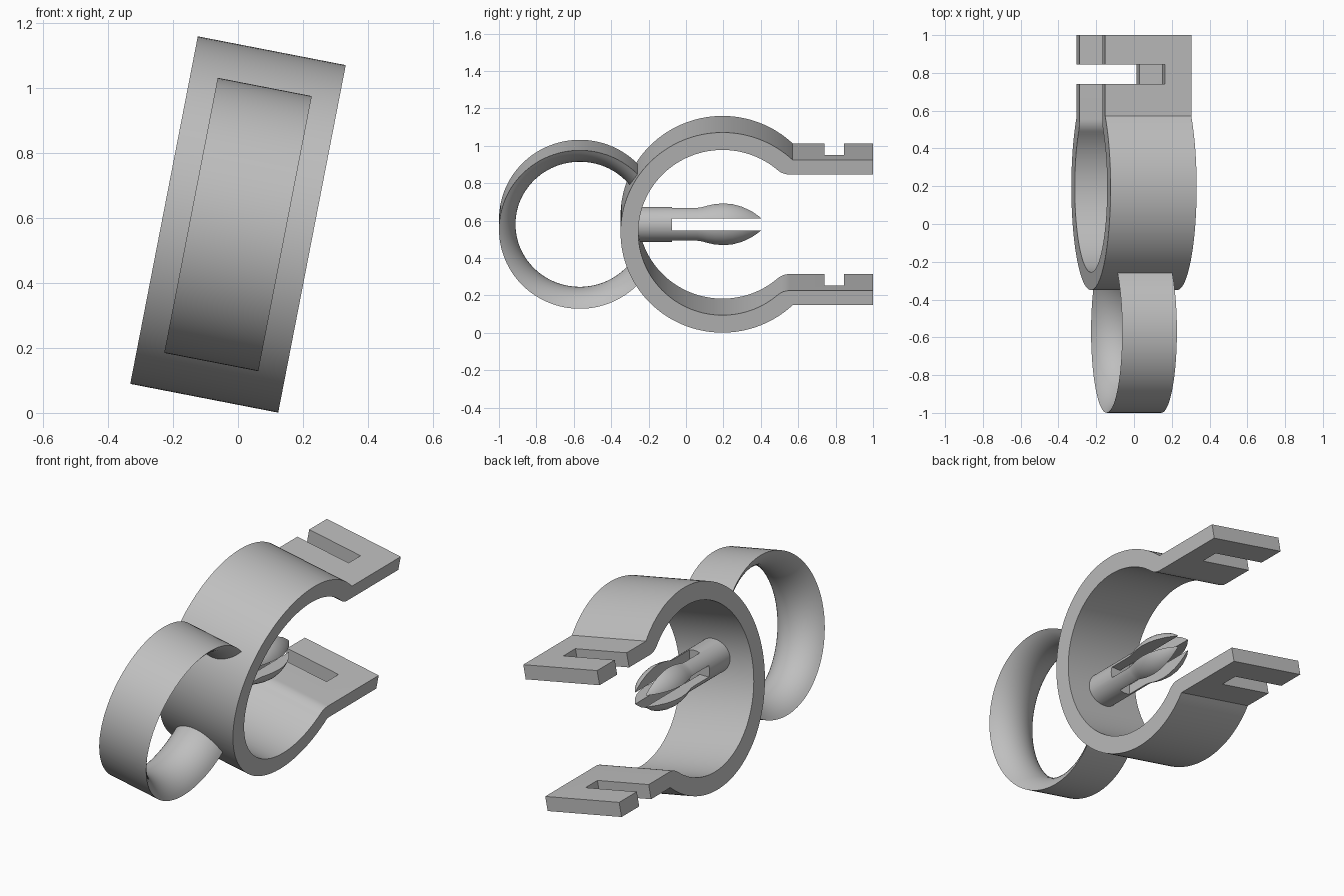
import bpy, bmesh
from math import sin, cos, pi, radians, atan2, sqrt, asin
from mathutils import Vector

cube = bpy.data.objects.get("Cube")
if cube:
    bpy.data.objects.remove(cube, do_unlink=True)

CENTRE = Vector((0, 0, 0.58))
TILT = radians(11)

grey = bpy.data.materials.new("light_grey")
grey.use_nodes = True
grey.diffuse_color = (0.52, 0.52, 0.52, 1)
grey.node_tree.nodes["Principled BSDF"].inputs["Base Color"].default_value = grey.diffuse_color


def make(name, bm, tilt=0.0):
    bmesh.ops.recalc_face_normals(bm, faces=bm.faces)
    mesh = bpy.data.meshes.new(name)
    bm.to_mesh(mesh)
    bm.free()
    mesh.materials.append(grey)
    obj = bpy.data.objects.new(name, mesh)
    bpy.context.collection.objects.link(obj)
    obj.location = CENTRE
    obj.rotation_euler = (0, tilt, 0)
    return obj


def activate(obj):
    bpy.ops.object.select_all(action='DESELECT')
    obj.select_set(True)
    bpy.context.view_layer.objects.active = obj


def cut_box(obj, low, high, tilt=0.0):
    """Subtract a box given by two corners, relative to the centre."""
    low, high = Vector(low), Vector(high)
    bm = bmesh.new()
    bmesh.ops.create_cube(bm, size=1)
    for v in bm.verts:
        v.co = Vector(a * b for a, b in zip(v.co, high - low)) + (low + high) / 2
    cutter = make("cutter", bm, tilt)
    cutter.hide_render = True
    mod = obj.modifiers.new("slot", 'BOOLEAN')
    mod.operation = 'DIFFERENCE'
    mod.solver = 'EXACT'
    mod.object = cutter
    activate(obj)
    bpy.ops.object.modifier_apply(modifier=mod.name)
    bpy.data.objects.remove(cutter, do_unlink=True)


def smooth(obj):
    activate(obj)
    bpy.ops.object.shade_smooth_by_angle(angle=radians(25))


def arc(cy, cz, r, a0, a1, n):
    return [(cy + r * cos(a0 + (a1 - a0) * i / n), cz + r * sin(a0 + (a1 - a0) * i / n))
            for i in range(n + 1)]


# Clamp: C-shaped band with two flat arms, drawn as a side profile and extruded
HALF_W, CY, R_OUT, R_IN = 0.232, 0.195, 0.545, 0.45
ARM_OUT, ARM_IN, FILLET = 0.395, 0.316, 0.10
start = asin(ARM_OUT / R_OUT)
dz = ARM_IN + FILLET
dy = sqrt((R_IN + FILLET) ** 2 - dz ** 2)
mouth = atan2(dz, dy)
outer = [(1.0, ARM_OUT)] + arc(CY, 0, R_OUT, start, pi, 48)
inner = arc(CY, 0, R_IN, pi, mouth, 48)
inner += arc(CY + dy, dz, FILLET, mouth + pi, 1.5 * pi, 8)[1:] + [(1.0, ARM_IN)]
lower_inner = [(y, -z) for y, z in reversed(inner)]
lower_outer = [(y, -z) for y, z in reversed(outer)]
profile = outer + lower_outer[1:] + [(y, -z) for y, z in reversed(inner)][:-1] + inner

bm = bmesh.new()
face = bm.faces.new([bm.verts.new((-HALF_W, y, z)) for y, z in profile])
side = bmesh.ops.extrude_face_region(bm, geom=[face])["geom"]
bmesh.ops.translate(bm, vec=(2 * HALF_W, 0, 0),
                    verts=[g for g in side if isinstance(g, bmesh.types.BMVert)])
bmesh.ops.remove_doubles(bm, verts=bm.verts, dist=1e-5)
clamp = make("clamp_band", bm, TILT)

# Strap slots through both arms, open on one side
cut_box(clamp, (-0.4, 0.74, -0.6), (0.09, 0.845, 0.6), TILT)
smooth(clamp)

# Finger ring: flat outside, rounded inside, ends buried in the clamp wall
RING_Y, RING_R, RING_HALF, DEPTH = -0.568, 0.4315, 0.1475, 0.088
bulge = (RING_HALF ** 2 + DEPTH ** 2) / (2 * DEPTH)
spread = asin(RING_HALF / bulge)
section = arc(0, RING_R - DEPTH + bulge, bulge, -pi / 2 - spread, -pi / 2 + spread, 18)
end = radians(38)
STEPS = 80
bm = bmesh.new()
loops = []
for i in range(STEPS + 1):
    a = end + (2 * pi - 2 * end) * i / STEPS
    loops.append([bm.verts.new((x, RING_Y + r * cos(a), r * sin(a))) for x, r in section])
count = len(section)
for p, q in zip(loops, loops[1:]):
    for j in range(count):
        k = (j + 1) % count
        bm.faces.new((p[j], p[k], q[k], q[j]))
bm.faces.new(loops[0])
bm.faces.new(loops[-1])
smooth(make("finger_ring", bm, TILT))

# Pin: round stem with a swollen head, split crosswise into four prongs
pin_profile = [(-0.3, 0), (-0.3, 0.0935), (0.06, 0.0935), (0.085, 0.097), (0.115, 0.105),
               (0.15, 0.112), (0.2, 0.1165), (0.25, 0.112), (0.3, 0.099),
               (0.35, 0.077), (0.4, 0.047), (0.4, 0)]
bm = bmesh.new()
verts = [bm.verts.new((0, y, r)) for y, r in pin_profile]
edges = [bm.edges.new(pair) for pair in zip(verts, verts[1:])]
bmesh.ops.spin(bm, geom=verts + edges, cent=(0, 0, 0), axis=(0, 1, 0),
               angle=2 * pi, steps=48, use_duplicate=False)
bmesh.ops.remove_doubles(bm, verts=bm.verts, dist=1e-5)
pin = make("split_pin", bm)
SLOT = 0.032
cut_box(pin, (-0.3, -0.075, -SLOT), (0.3, 0.6, SLOT))
cut_box(pin, (-SLOT, -0.075, -0.3), (SLOT, 0.6, 0.3))
smooth(pin)
